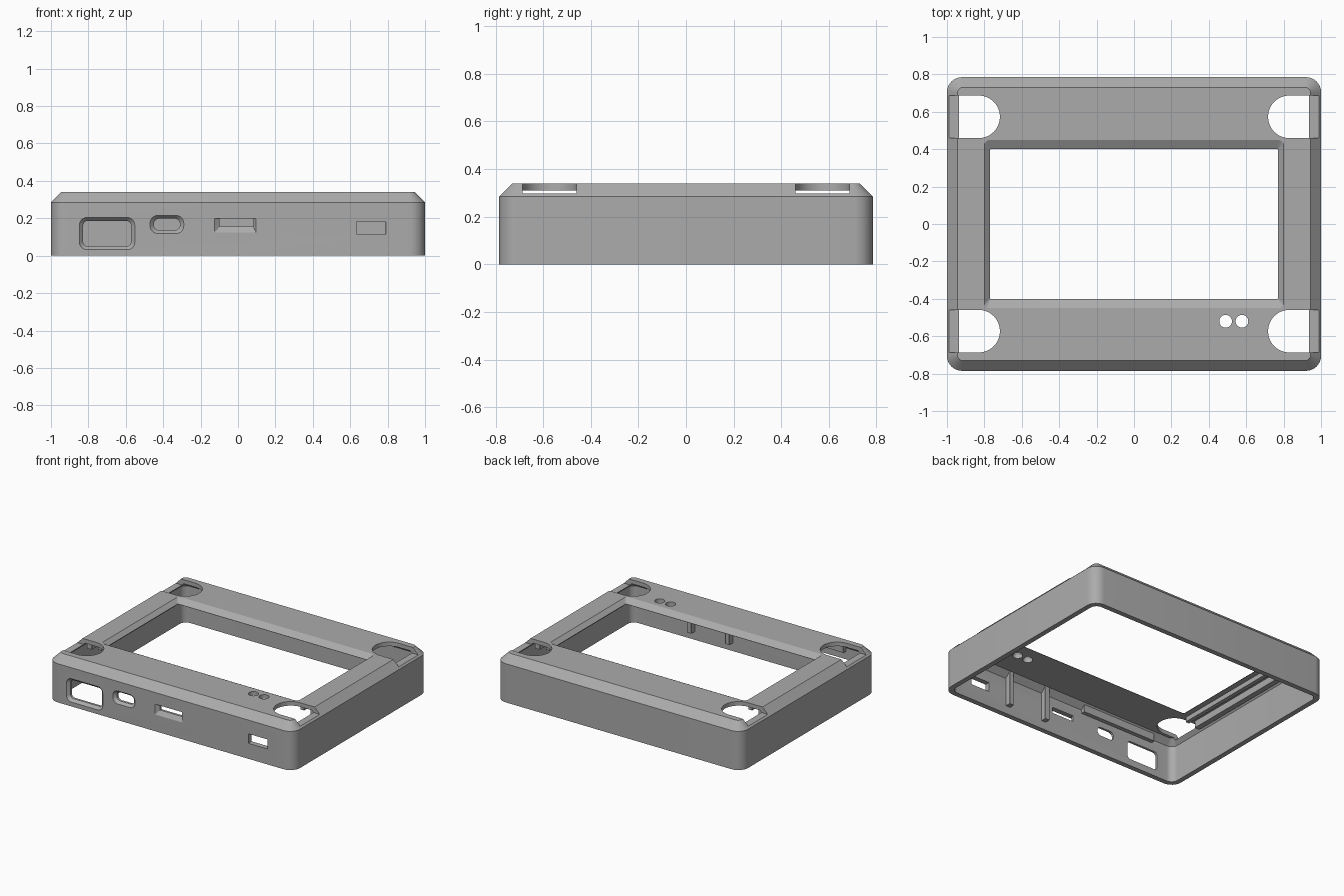
import bpy, bmesh, math
from mathutils import Vector

cube = bpy.data.objects.get("Cube")
if cube:
    bpy.data.objects.remove(cube, do_unlink=True)

grey = bpy.data.materials.new("mid grey")
grey.use_nodes = True
colour = (0.41, 0.41, 0.41, 1)
grey.diffuse_color = colour
grey.node_tree.nodes["Principled BSDF"].inputs["Base Color"].default_value = colour

W, D, H = 1.0, 0.785, 0.34      # half width, half depth, height
EDGE = 0.285                    # where the chamfer starts
CHAMFER, WALL, PLATE = 0.055, 0.037, 0.03


def ring(w, h, r, level, centre=(0, 0), front=False, steps=8):
    """Rounded rectangle of half size w x h, lying flat or facing the front."""
    pts = []
    for i, (sx, sy) in enumerate([(1, 1), (-1, 1), (-1, -1), (1, -1)]):
        for k in range(steps + 1):
            a = math.pi / 2 * (i + k / steps)
            u = centre[0] + sx * (w - r) + r * math.cos(a)
            v = centre[1] + sy * (h - r) + r * math.sin(a)
            pts.append(Vector((u, level, v) if front else (u, v, level)))
    return pts


def loft(name, rings):
    """Closed solid through a stack of matching rings."""
    bm = bmesh.new()
    loops = [[bm.verts.new(p) for p in r] for r in rings]
    n = len(loops[0])
    for a, b in zip(loops, loops[1:]):
        for i in range(n):
            j = (i + 1) % n
            bm.faces.new((a[i], a[j], b[j], b[i]))
    bm.faces.new(loops[0][::-1])
    bm.faces.new(loops[-1])
    bmesh.ops.remove_doubles(bm, verts=bm.verts, dist=1e-5)
    bmesh.ops.recalc_face_normals(bm, faces=bm.faces)
    mesh = bpy.data.meshes.new(name)
    bm.to_mesh(mesh)
    bm.free()
    mesh.materials.append(grey)
    obj = bpy.data.objects.new(name, mesh)
    bpy.context.collection.objects.link(obj)
    return obj


def block(name, x, y, z):
    centre = ((x[0] + x[1]) / 2, (y[0] + y[1]) / 2)
    half = ((x[1] - x[0]) / 2, (y[1] - y[0]) / 2)
    return loft(name, [ring(*half, 0.002, level, centre, steps=1) for level in z])


def cut(target, cutter):
    """Subtract the cutter and throw it away."""
    cutter.hide_render = True
    mod = target.modifiers.new("cut", 'BOOLEAN')
    mod.operation, mod.solver, mod.object = 'DIFFERENCE', 'EXACT', cutter
    bpy.context.view_layer.objects.active = target
    bpy.ops.object.modifier_apply(modifier=mod.name)
    bpy.data.objects.remove(cutter, do_unlink=True)


# Outer shell with chamfered top edge
shell = loft("case_shell", [
    ring(W, D, 0.08, 0),
    ring(W, D, 0.08, EDGE),
    ring(W - CHAMFER, D - CHAMFER, 0.03, H)])

# Hollow underside following the chamfer
inner = WALL + 0.04
cut(shell, loft("cavity", [
    ring(W - WALL, D - WALL, 0.05, -0.1),
    ring(W - WALL, D - WALL, 0.05, H - PLATE - 0.04),
    ring(W - inner, D - inner, 0.02, H - PLATE)]))

# Screen window with sloped rim
cut(shell, loft("window", [
    ring(0.77, 0.40, 0.005, 0.2),
    ring(0.77, 0.40, 0.005, 0.312),
    ring(0.80, 0.45, 0.03, H),
    ring(0.80, 0.45, 0.03, H + 0.1)]))

# Round-ended corner openings that run out through the sides
for sx in (-1, 1):
    for sy in (-1, 1):
        cut(shell, loft("corner_opening", [
            ring(0.24, 0.114, 0.1139, z, (sx * 0.957, sy * 0.573), steps=16)
            for z in (0.297, 0.45)]))
        # square off the outer end of the opening
        cut(shell, block("opening_end", sorted((sx * 0.9, sx * 1.2)),
                         (sy * 0.573 - 0.114, sy * 0.573 + 0.114), (0.297, 0.45)))

# Pair of small round holes in the top
for x in (0.49, 0.577):
    cut(shell, loft("light_hole", [
        ring(0.034, 0.034, 0.0339, z, (x, -0.52)) for z in (0.25, 0.4)]))


def port(centre, outer, hole, r_outer, r_hole, hole_centre=None):
    """Flared opening through the front wall."""
    hole_centre = hole_centre or centre
    cut(shell, loft("port", [
        ring(*outer, r_outer, -D - 0.05, centre, True),
        ring(*outer, r_outer, -D, centre, True),
        ring(*hole, r_hole, -D + 0.02, hole_centre, True),
        ring(*hole, r_hole, -D + 0.1, hole_centre, True)]))


port((-0.70, 0.118), (0.148, 0.086), (0.128, 0.068), 0.04, 0.025)
port((-0.38, 0.167), (0.09, 0.048), (0.07, 0.032), 0.04, 0.03)
port((-0.015, 0.161), (0.11, 0.038), (0.09, 0.022), 0.003, 0.002, (-0.008, 0.177))
port((0.712, 0.149), (0.078, 0.035), (0.0775, 0.0345), 0.003, 0.003)

bpy.ops.object.select_all(action='DESELECT')
shell.select_set(True)
bpy.context.view_layer.objects.active = shell
bpy.ops.object.shade_smooth_by_angle(angle=math.radians(25))

# Inside ribs along both sides of the window
top = H - PLATE + 0.005
for side, s in (("left", 1), ("right", -1)):
    block(side + "_inner_rib", sorted((s * 0.81, s * 0.84)), (-0.43, 0.43), (0.275, top))
    block(side + "_outer_rib", sorted((s * 0.89, s * 0.93)), (-0.43, 0.43), (0.26, top))

# Posts and ledge behind the front wall
wall_y = -D + WALL - 0.005
for i, x in enumerate((0.16, 0.47)):
    block(f"front_post_{i + 1}", (x - 0.018, x + 0.018), (wall_y, wall_y + 0.045), (0.06, top))
block("front_ledge", (-0.78, -0.17), (wall_y, wall_y + 0.035), (0.245, top))
